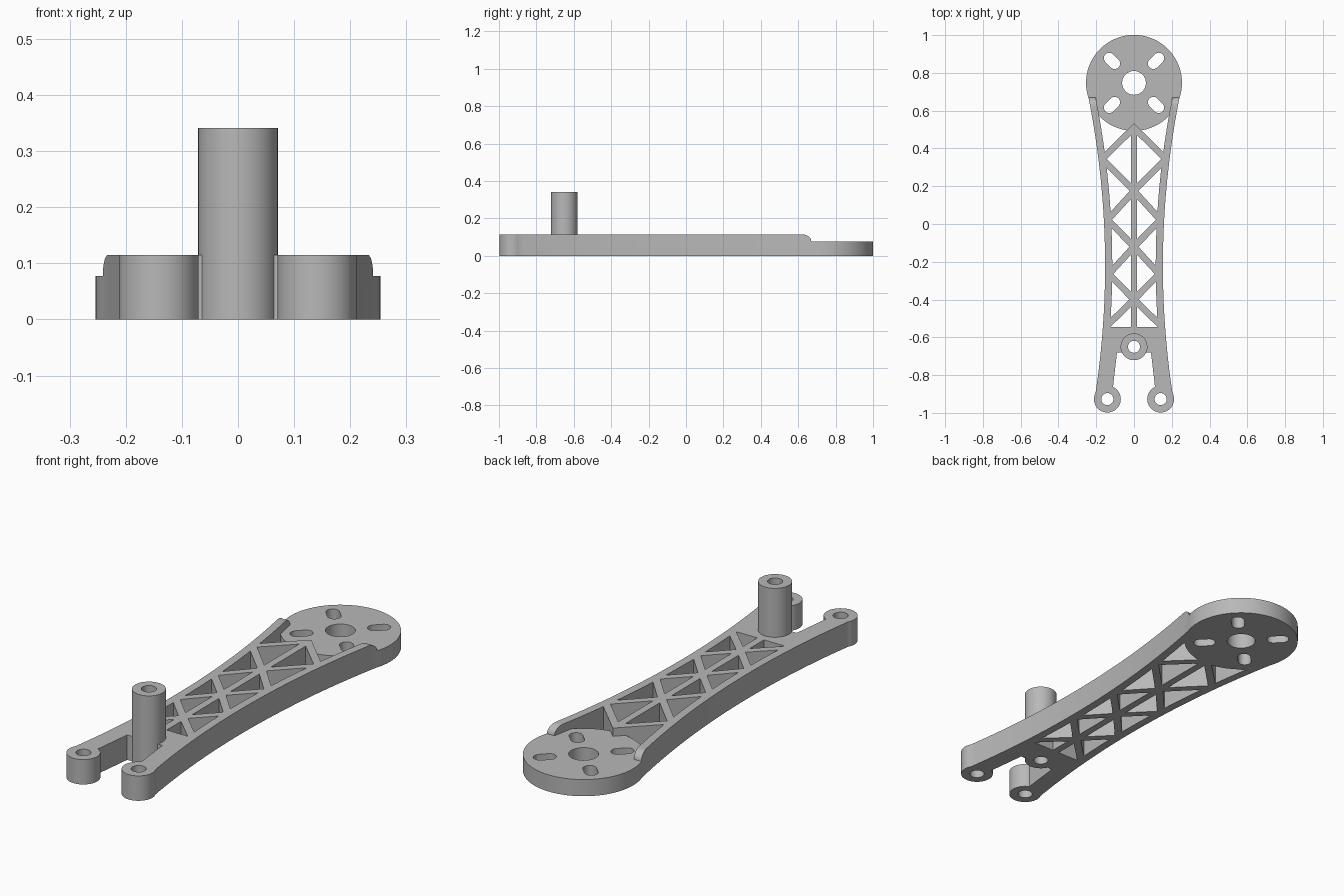
import bpy, bmesh
from math import pi, sin, cos
from mathutils import Vector, Matrix

if "Cube" in bpy.data.objects:
    bpy.data.objects.remove(bpy.data.objects["Cube"])

TOP, PLATE, POST = 0.115, 0.077, 0.341
HUB, POST_Y, FOOT = Vector((0, 0.747)), -0.65, Vector((0.141, -0.927))

grey = bpy.data.materials.new("plain_grey")
grey.use_nodes = True
grey.diffuse_color = (0.48, 0.48, 0.48, 1)
grey.node_tree.nodes["Principled BSDF"].inputs["Base Color"].default_value = grey.diffuse_color


def prism(name, points, z0, z1, matrix=Matrix()):
    """Closed outline extruded from z0 to z1."""
    bm = bmesh.new()
    face = bm.faces.new([bm.verts.new((p[0], p[1], z0)) for p in points])
    res = bmesh.ops.extrude_face_region(bm, geom=[face])
    verts = [v for v in res["geom"] if isinstance(v, bmesh.types.BMVert)]
    bmesh.ops.translate(bm, verts=verts, vec=(0, 0, z1 - z0))
    bmesh.ops.transform(bm, matrix=matrix, verts=bm.verts)
    bmesh.ops.recalc_face_normals(bm, faces=bm.faces)
    mesh = bpy.data.meshes.new(name)
    bm.to_mesh(mesh)
    bm.free()
    mesh.materials.append(grey)
    obj = bpy.data.objects.new(name, mesh)
    bpy.context.scene.collection.objects.link(obj)
    return obj


def arc(c, r, a0, a1, n):
    return [(c[0] + r * cos(a0 + (a1 - a0) * i / n),
             c[1] + r * sin(a0 + (a1 - a0) * i / n)) for i in range(n + 1)]


def disc(name, c, r, z0, z1, n=48):
    return prism(name, arc(c, r, 0, 2 * pi, n)[:-1], z0, z1)


def combine(target, tool, operation):
    """Apply a boolean and discard the tool."""
    mod = target.modifiers.new(operation.lower(), "BOOLEAN")
    mod.operation, mod.solver, mod.object = operation, "EXACT", tool
    bpy.context.view_layer.update()
    deps = bpy.context.evaluated_depsgraph_get()
    mesh = bpy.data.meshes.new_from_object(target.evaluated_get(deps))
    target.modifiers.clear()
    target.data = mesh
    bpy.data.objects.remove(tool)


def outer_x(y):
    """Waisted outer edge of the arm."""
    return 0.153 + (y + 0.22) ** 2 / 9


# Frame: two curved rails, crossbar and forked legs in one outline
RAIL_END, BAR_Y, STEPS = 0.678, -0.545, 28
rise = [FOOT.y + (RAIL_END - FOOT.y) * i / STEPS for i in range(STEPS + 1)]
fall = [RAIL_END + (BAR_Y - RAIL_END) * i / STEPS for i in range(STEPS + 1)]
half = [(0.09, -0.68), (0.112, -0.87), tuple(FOOT)]
half += [(outer_x(y), y) for y in rise]
half += [(outer_x(y) - 0.038, y) for y in fall]
arm = prism("motor_arm", half + [(-x, y) for x, y in reversed(half)], 0, TOP)

# Rounded rail tips that drop to the plate height
step = [(0.62 + 0.05 * sin(a), PLATE + (TOP - PLATE) * cos(a))
        for a in (i * pi / 16 for i in range(9))]
to_side = Matrix(((0, 0, 1, 0), (1, 0, 0, 0), (0, 1, 0, 0), (0, 0, 0, 1)))
combine(arm, prism("tip_cutter", step + [(0.8, PLATE), (0.8, 0.2), (0.62, 0.2)],
                   -0.5, 0.5, to_side), "DIFFERENCE")

# Round motor plate, feet and standoff post
combine(arm, disc("motor_plate", HUB, 0.254, 0, PLATE, 72), "UNION")
for s in (-1, 1):
    combine(arm, disc("foot", (s * FOOT.x, FOOT.y), 0.071, 0, TOP), "UNION")
combine(arm, disc("post", (0, POST_Y), 0.071, 0, POST), "UNION")

# Truss: central spine and zigzag diagonals
W = 0.017
combine(arm, prism("spine", [(-W, -0.56), (W, -0.56), (W, 0.512), (-W, 0.512)], 0, TOP), "UNION")
spine_nodes = [0.51, 0.175, -0.12, -0.4]
rail_nodes = [0.345, 0.022, -0.265, -0.54]
pairs = list(zip(spine_nodes, rail_nodes)) + list(zip(spine_nodes[1:], rail_nodes))
for ys, yr in pairs:
    for s in (-1, 1):
        a, b = Vector((0, ys)), Vector((s * (outer_x(yr) - 0.02), yr))
        d = (b - a).normalized() * W
        n = Vector((-d.y, d.x))
        a = a - d
        combine(arm, prism("brace", [a + n, a - n, b - n, b + n], 0, TOP), "UNION")

# Bolt holes
holes = [(HUB, 0.063), ((0, POST_Y), 0.032),
         (FOOT, 0.032), ((-FOOT.x, FOOT.y), 0.032)]
for c, r in holes:
    combine(arm, disc("hole_cutter", c, r, -0.1, 0.5, 32), "DIFFERENCE")

# Four radial motor slots
for k in range(4):
    t = pi / 4 + k * pi / 2
    ray = Vector((cos(t), sin(t)))
    slot = arc(HUB + ray * 0.185, 0.029, t - pi / 2, t + pi / 2, 12)
    slot += arc(HUB + ray * 0.145, 0.029, t + pi / 2, t + 3 * pi / 2, 12)
    combine(arm, prism("slot_cutter", slot, -0.1, 0.5), "DIFFERENCE")

# Smooth the round walls, keep the edges crisp
bpy.ops.object.select_all(action="DESELECT")
arm.select_set(True)
bpy.context.view_layer.objects.active = arm
bpy.ops.object.shade_smooth_by_angle(angle=pi / 6)
